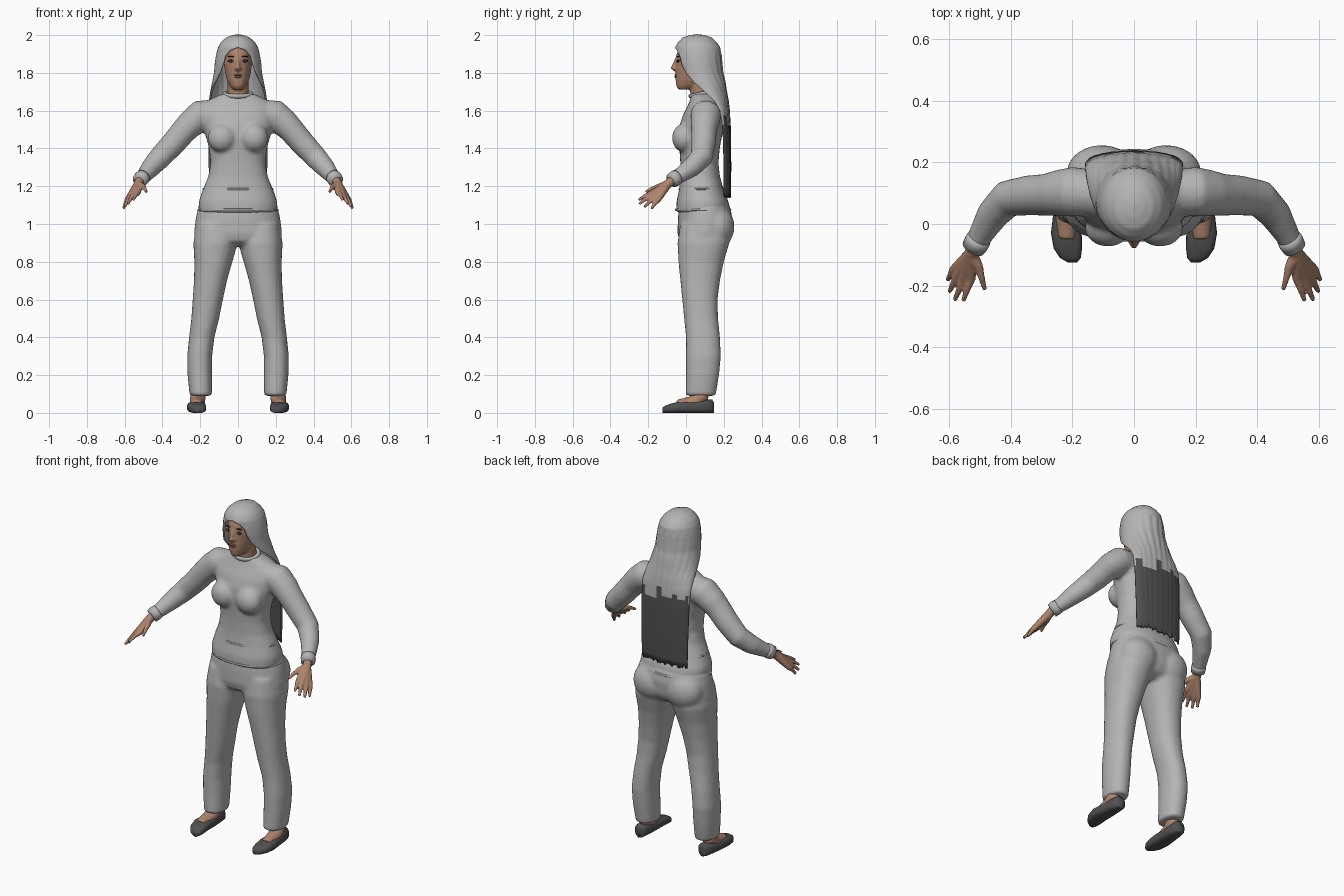
import bpy, bmesh, math, random
from mathutils import Vector, Matrix

random.seed(4)
if "Cube" in bpy.data.objects:
    bpy.data.objects.remove(bpy.data.objects["Cube"], do_unlink=True)


def material(name, r, g, b):
    m = bpy.data.materials.new(name)
    m.use_nodes = True
    m.diffuse_color = (r, g, b, 1)
    m.node_tree.nodes["Principled BSDF"].inputs["Base Color"].default_value = (r, g, b, 1)
    return m


GREY = material("light grey", .46, .46, .46)
CHARCOAL = material("charcoal", .08, .08, .08)
SKIN = material("skin", .42, .23, .15)
LIP = material("lip", .30, .12, .09)
DARK = material("eye dark", .03, .025, .022)
WHITE = material("eye white", .55, .52, .48)


def section(cx, cy, z, rx, ry, p=2.0, n=32):
    """Horizontal rounded outline."""
    pts = []
    for i in range(n):
        a = math.tau * i / n
        c, s = math.cos(a), math.sin(a)
        pts.append(Vector((cx + rx * math.copysign(abs(c) ** (2 / p), c),
                           cy + ry * math.copysign(abs(s) ** (2 / p), s), z)))
    return pts


def loft(bm, rings):
    rows = [[bm.verts.new(p) for p in r] for r in rings]
    n = len(rows[0])
    for a, b in zip(rows, rows[1:]):
        for i in range(n):
            j = (i + 1) % n
            bm.faces.new((a[i], a[j], b[j], b[i]))
    bm.faces.new(rows[0])
    bm.faces.new(rows[-1])


def body(bm, rows, p=2.0, side=1):
    """Stack of outlines given as z, x0, x1, y0, y1."""
    loft(bm, [section(side * (x0 + x1) / 2, (y0 + y1) / 2, z,
                      (x1 - x0) / 2, (y1 - y0) / 2, p) for z, x0, x1, y0, y1 in rows])


def tube(bm, path, side=1, n=16):
    """Round limb through points given as x, y, z, radius."""
    pts = [Vector((side * x, y, z)) for x, y, z, r in path]
    normal, rings = Vector((.3, 1, .2)), []
    for i, p in enumerate(pts):
        d = (pts[min(i + 1, len(pts) - 1)] - pts[max(i - 1, 0)]).normalized()
        normal = (normal - normal.project(d)).normalized()
        other = d.cross(normal)
        r = path[i][3]
        rings.append([p + r * (normal * math.cos(math.tau * k / n) + other * math.sin(math.tau * k / n))
                      for k in range(n)])
    loft(bm, rings)


def ball(bm, centre, radii, side=1):
    c = Vector((side * centre[0], centre[1], centre[2]))
    bmesh.ops.create_uvsphere(bm, u_segments=24, v_segments=14, radius=1,
                              matrix=Matrix.Translation(c) @ Matrix.Diagonal((*radii, 1)))


def finish(name, bm, mats, voxel=0, smooth=0):
    bmesh.ops.recalc_face_normals(bm, faces=bm.faces)
    me = bpy.data.meshes.new(name)
    bm.to_mesh(me)
    bm.free()
    for m in mats:
        me.materials.append(m)
    me.shade_smooth()
    ob = bpy.data.objects.new(name, me)
    bpy.context.scene.collection.objects.link(ob)
    if voxel:
        rm = ob.modifiers.new("fuse", 'REMESH')
        rm.mode, rm.voxel_size, rm.use_smooth_shade = 'VOXEL', voxel, True
        sm = ob.modifiers.new("soften", 'SMOOTH')
        sm.factor, sm.iterations = .5, smooth
    return ob


def band(name, z, rx, y0, y1, thick, tilt=0):
    """Thin stitched ring round the body."""
    bpy.ops.mesh.primitive_torus_add(major_segments=48, minor_segments=8, major_radius=rx,
                                     minor_radius=thick, location=(0, (y0 + y1) / 2, z),
                                     rotation=(tilt, 0, 0))
    ob = bpy.context.object
    ob.name = name
    ob.scale.y = (y1 - y0) / 2 / rx
    ob.data.materials.append(GREY)
    ob.data.shade_smooth()


SIDES = (1, -1)

# Sweater: trunk, bust and sleeves fused together
bm = bmesh.new()
trunk = [(1.06, .21, -.052, .235), (1.12, .208, -.05, .225), (1.18, .187, -.037, .20),
         (1.25, .158, -.03, .18), (1.32, .146, -.03, .172), (1.40, .153, -.035, .178),
         (1.46, .17, -.04, .19), (1.52, .185, -.035, .20), (1.58, .195, -.015, .20),
         (1.63, .185, .01, .193), (1.665, .14, .025, .17), (1.69, .08, .025, .14)]
body(bm, [(z, -w, w, a, b) for z, w, a, b in trunk], 2.3)
sleeve = [(.12, .10, 1.585, .075), (.20, .105, 1.575, .082), (.245, .10, 1.535, .076),
          (.285, .095, 1.495, .069), (.34, .093, 1.43, .066), (.41, .083, 1.355, .061),
          (.46, .03, 1.30, .053), (.495, -.03, 1.258, .042), (.52, -.075, 1.23, .035)]
for s in SIDES:
    ball(bm, (.085, -.012, 1.455), (.075, .062, .075), s)
    tube(bm, sleeve, s)
finish("sweater", bm, [GREY], .011, 5)
band("collar", 1.688, .07, .022, .14, .012, .2)
band("waist_seam", 1.185, .184, -.037, .20, .005)
band("hem_seam", 1.075, .209, -.054, .236, .006)
bm = bmesh.new()
for s in SIDES:
    tube(bm, [(.502, -.045, 1.25, .04), (.51, -.058, 1.242, .042), (.522, -.078, 1.228, .039)], s)
finish("cuffs", bm, [GREY])

# Trousers: pelvis, seat and legs fused together
bm = bmesh.new()
pelvis = [(1.12, .198, -.03, .22), (1.08, .212, -.038, .237), (1.03, .224, -.043, .245),
          (.95, .234, -.045, .238), (.91, .225, -.035, .215), (.885, .17, .0, .17)]
body(bm, [(z, -w, w, a, b) for z, w, a, b in pelvis], 2.2)
leg = [(1.0, .02, .22, -.03, .22), (.9, .002, .236, -.045, .23), (.85, .015, .234, -.042, .215),
       (.8, .03, .231, -.04, .20), (.7, .058, .233, -.03, .18), (.6, .08, .24, -.02, .167),
       (.5, .10, .247, -.01, .17), (.4, .125, .259, 0, .18), (.3, .137, .269, 0, .185),
       (.2, .137, .267, 0, .175), (.09, .138, .256, -.002, .157)]
for s in SIDES:
    body(bm, leg, 2.2, s)
    ball(bm, (.105, .165, .985), (.115, .092, .11), s)
finish("trousers", bm, [GREY], .011, 5)

# Feet and flat shoes
bm = bmesh.new()
for s in SIDES:
    tube(bm, [(.21, .085, .14, .038), (.212, .08, .085, .042), (.216, .04, .052, .04),
              (.22, -.045, .036, .033)], s)
finish("feet", bm, [SKIN], .007, 3)
shoe = [(.148, .21, .015, .055), (.138, .212, .032, .072), (.09, .215, .041, .068),
        (.03, .217, .046, .062), (-.03, .22, .05, .061), (-.08, .215, .046, .049),
        (-.11, .207, .034, .038), (-.125, .20, .015, .028)]
bm = bmesh.new()
for s in SIDES:
    loft(bm, [[Vector((s * q.x, y, q.y)) for q in section(cx, top / 2, 0, w, top / 2, 2.9, 24)]
              for y, cx, w, top in shoe])
finish("shoes", bm, [CHARCOAL])

# Hands: each finger runs from the wrist so the palm forms where they meet
fingers = [((.53, -.178, 1.165), (.555, -.25, 1.128)), ((.555, -.182, 1.15), (.583, -.248, 1.106)),
           ((.575, -.17, 1.135), (.60, -.22, 1.09)), ((.587, -.15, 1.125), (.606, -.182, 1.082)),
           ((.505, -.14, 1.2), (.485, -.213, 1.17))]
bm = bmesh.new()
for s in SIDES:
    for knuckle, tip in fingers:
        mid = Vector(knuckle).lerp(Vector(tip), .5) + Vector((0, 0, .004))
        tube(bm, [(.518, -.072, 1.232, .025), (.53, -.1, 1.208, .024), (*knuckle, .0155),
                  (*mid, .0105), (*tip, .0075)], s, 12)
finish("hands", bm, [SKIN], .005, 2)

# Head, neck and nose
bm = bmesh.new()
skull = [(1.712, .025, -.04, .03), (1.73, .042, -.052, .08), (1.76, .058, -.055, .12),
         (1.80, .068, -.055, .14), (1.85, .075, -.055, .16), (1.90, .075, -.05, .165),
         (1.95, .06, -.03, .14), (1.975, .035, 0, .1)]
body(bm, [(z, -w, w, a, b) for z, w, a, b in skull])
tube(bm, [(0, .085, 1.63, .062), (0, .078, 1.70, .056), (0, .07, 1.79, .056)])
tube(bm, [(0, -.048, 1.88, .008), (0, -.06, 1.85, .009), (0, -.07, 1.827, .012), (0, -.055, 1.815, .011)])
for s in SIDES:
    ball(bm, (.011, -.059, 1.823), (.009, .01, .007), s)
finish("head", bm, [SKIN], .006, 3)

# Face details
bm = bmesh.new()
ball(bm, (0, -.053, 1.788), (.022, .008, .005))
ball(bm, (0, -.053, 1.779), (.019, .008, .006))
finish("lips", bm, [LIP])
sockets, whites, irises, brows = (bmesh.new() for _ in range(4))
for s in SIDES:
    ball(sockets, (.033, -.041, 1.863), (.019, .007, .008), s)
    ball(whites, (.033, -.0435, 1.862), (.012, .007, .004), s)
    ball(irises, (.033, -.0475, 1.862), (.0045, .0045, .0045), s)
    ball(brows, (.034, -.0405, 1.887), (.02, .008, .0035), s)
finish("eye_lids", sockets, [DARK])
finish("eye_whites", whites, [WHITE])
finish("irises", irises, [DARK])
finish("eyebrows", brows, [DARK])

# Long hair: an open shell swept round the head (z, width, centre y, depth, half angle)
hair = [(2.0, 0, .06, 0, 180), (1.995, .03, .06, .038, 180), (1.983, .06, .06, .074, 180),
        (1.96, .086, .06, .098, 180), (1.935, .1, .062, .114, 180), (1.92, .105, .063, .115, 158),
        (1.89, .112, .065, .117, 145), (1.85, .118, .068, .117, 140), (1.80, .122, .075, .115, 130),
        (1.75, .132, .09, .112, 115), (1.70, .142, .115, .095, 100), (1.65, .15, .15, .07, 90),
        (1.60, .153, .18, .046, 90), (1.5, .154, .194, .038, 90), (1.3, .15, .2, .034, 90),
        (1.145, .146, .2, .032, 90)]
COLS, STEPS = 56, 4
levels = [[a + (b - a) * k / STEPS for a, b in zip(r, q)]
          for r, q in zip(hair, hair[1:]) for k in range(STEPS)] + [list(hair[-1])]
bm = bmesh.new()
grid = []
for z, w, cy, d, half in levels:
    row = []
    for i in range(COLS + 1):
        t = 2 * i / COLS - 1
        a = math.radians(half) * t
        groove = 1 + (.025 * math.cos(t * 40) if z < 1.9 else 0)
        row.append(bm.verts.new((w * math.sin(a), cy + d * math.cos(a) * groove, z)))
    grid.append(row)
for v in grid[-1]:
    v.co.z += random.uniform(-.008, .012)
# Dark lengths begin at a ragged line, a few strands at a time
ragged = [random.uniform(1.53, 1.61) for _ in range(COLS // 4 + 1)]
for r, (a, b) in enumerate(zip(grid, grid[1:])):
    for i in range(COLS):
        f = bm.faces.new((a[i], a[i + 1], b[i + 1], b[i]))
        f.material_index = int(levels[r][0] < ragged[i // 4])
bmesh.ops.remove_doubles(bm, verts=bm.verts, dist=.0001)
shell = finish("long_hair", bm, [GREY, CHARCOAL])
thick = shell.modifiers.new("thickness", 'SOLIDIFY')
thick.thickness, thick.offset = .01, 0
